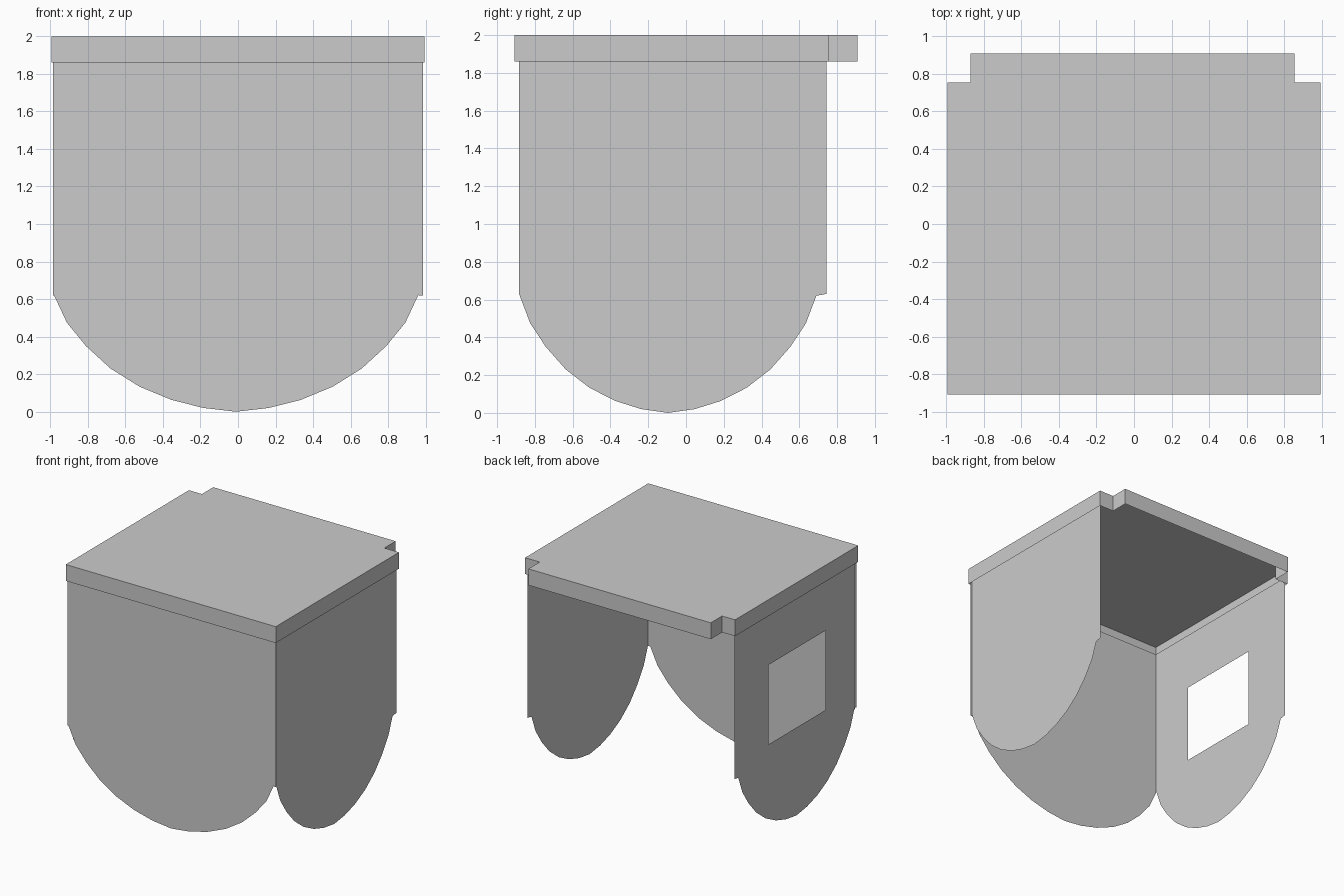
import bpy, bmesh
from mathutils import Vector

if "Cube" in bpy.data.objects:
    bpy.data.objects.remove(bpy.data.objects["Cube"])

# lower half of the scalloped edge: (fraction of half width, height)
ARC = [(1.0, 0.62), (0.93, 0.475), (0.825, 0.35), (0.69, 0.23), (0.53, 0.133),
       (0.355, 0.063), (0.18, 0.02), (0.0, 0.0)]
WALL_TOP = 1.92


def new_object(name, bm):
    mesh = bpy.data.meshes.new(name)
    bm.to_mesh(mesh)
    bm.free()
    obj = bpy.data.objects.new(name, mesh)
    bpy.context.collection.objects.link(obj)
    return obj


def sheet(name, loops, place, normal):
    """Thin flat panel; loops after the first become holes."""
    bm = bmesh.new()
    edges = []
    for loop in loops:
        vs = [bm.verts.new(place(u, z)) for u, z in loop]
        edges += [bm.edges.new((vs[i - 1], vs[i])) for i in range(len(vs))]
    bmesh.ops.triangle_fill(bm, use_beauty=True, use_dissolve=False,
                            edges=edges, normal=Vector(normal))
    return new_object(name, bm)


def scallop(lo, hi, mid, half, step_z):
    """Straight-sided panel with a rounded bottom and small side steps."""
    right = [(mid + f * half, z) for f, z in ARC]
    left = [(mid - f * half, z) for f, z in ARC[-2::-1]]
    return [(lo, WALL_TOP), (hi, WALL_TOP), (hi, step_z)] + right + left + [(lo, step_z)]


# lid: notched top with a thin skirt, open underneath
W, D = 0.993, 0.908
lid_outline = [(-W, -D), (W, -D), (W, 0.755), (0.855, 0.755), (0.855, D),
               (-0.87, D), (-0.87, 0.755), (-W, 0.755)]
bm = bmesh.new()
top = [bm.verts.new((x, y, 2.0)) for x, y in lid_outline]
low = [bm.verts.new((x, y, 1.86)) for x, y in lid_outline]
bm.faces.new(top)
for i in range(len(top)):
    bm.faces.new((top[i - 1], low[i - 1], low[i], top[i]))
new_object("lid", bm)

# front wall
sheet("front_wall", [scallop(-0.98, 0.98, -0.01, 0.97, 0.63)],
      lambda u, z: (u, -0.89, z), (0, -1, 0))

# side walls, with a window in the left one
side = scallop(-0.885, 0.745, -0.095, 0.785, 0.63)
window = [(-0.485, 0.75), (0.28, 0.75), (0.28, 1.43), (-0.485, 1.43)]
sheet("right_wall", [side], lambda u, z: (0.978, u, z), (1, 0, 0))
sheet("left_wall", [side, window], lambda u, z: (-0.978, u, z), (-1, 0, 0))

# narrow folded strips at the front corners
for label, s in (("left", -1), ("right", 1)):
    strip = [(0.965, 0.62), (0.985, 0.62), (0.985, 1.88), (0.965, 1.88)]
    sheet(label + "_corner_strip", [strip],
          lambda u, z, s=s: (s * u, -0.893, z), (0, -1, 0))
